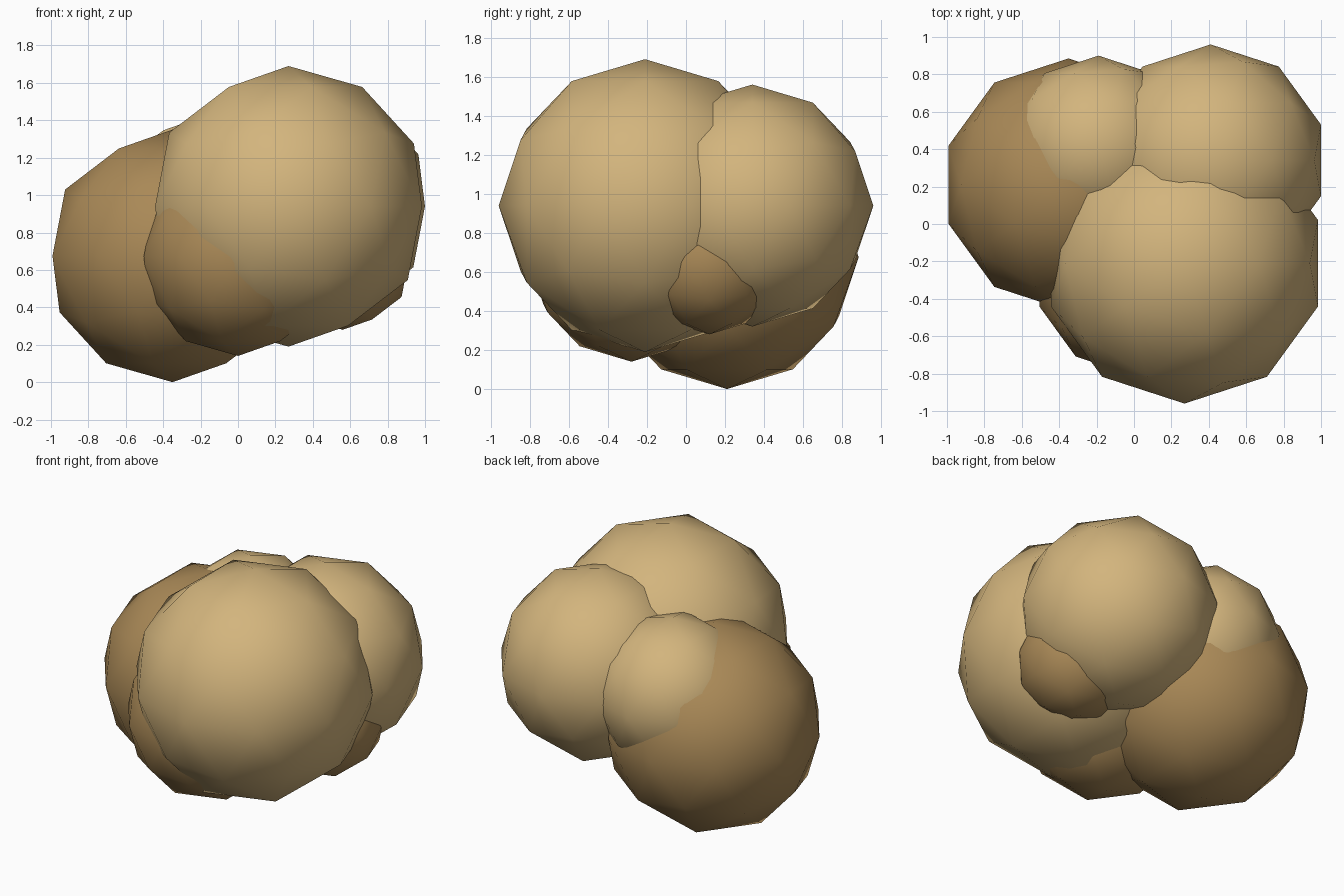
import bpy

cube = bpy.data.objects.get("Cube")
if cube:
    bpy.data.objects.remove(cube, do_unlink=True)


def make_material(name, rgb):
    mat = bpy.data.materials.new(name)
    mat.use_nodes = True
    colour = (*rgb, 1.0)
    mat.diffuse_color = colour
    bsdf = mat.node_tree.nodes["Principled BSDF"]
    bsdf.inputs["Base Color"].default_value = colour
    bsdf.inputs["Roughness"].default_value = 0.9
    return mat


light_tan = make_material("light tan", (0.65, 0.46, 0.205))
dark_tan = make_material("dark tan", (0.40, 0.25, 0.095))


def lump(name, centre, radius, mat):
    """Low-poly rounded lump with smooth shading."""
    bpy.ops.mesh.primitive_ico_sphere_add(subdivisions=2, radius=radius, location=centre)
    obj = bpy.context.object
    obj.name = name
    obj.data.name = name
    obj.data.materials.append(mat)
    bpy.ops.object.shade_smooth()
    return obj


# Three large lumps form the cluster
lump("large_front_lump", (0.27, -0.21, 0.94), 0.75, light_tan)
lump("large_back_lump", (0.41, 0.34, 0.94), 0.62, light_tan)
lump("large_side_lump", (-0.35, 0.21, 0.675), 0.675, dark_tan)

# Smaller lumps fill the creases between them
lump("small_back_lump", (-0.19, 0.41, 0.93), 0.49, light_tan)
lump("small_front_lump", (0.0, -0.28, 0.67), 0.53, dark_tan)
lump("small_side_lump", (0.56, 0.12, 0.65), 0.37, dark_tan)
